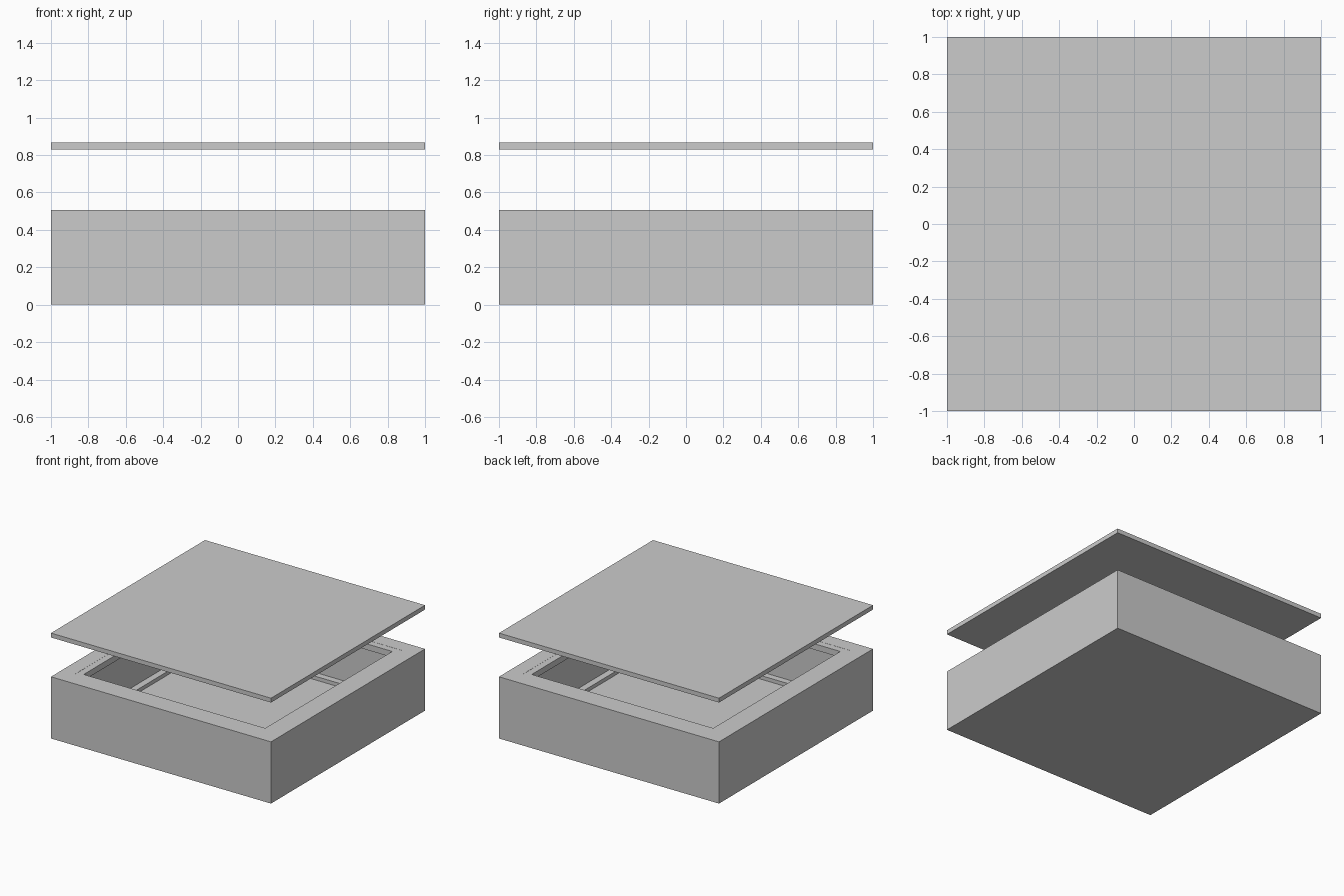
import bpy, bmesh

if "Cube" in bpy.data.objects:
    bpy.data.objects.remove(bpy.data.objects["Cube"])

OUTER, CAVITY, OPENING = 1.0, 0.88, 0.825
FLOOR_Z, RIM_Z = 0.085, 0.507


def square_loft(name, profile, cap_ends=False):
    """Sweep a (half_width, z) profile around a square; close it or cap both ends."""
    bm = bmesh.new()
    rings = [[bm.verts.new((sx * r, sy * r, z))
              for sx, sy in ((-1, -1), (1, -1), (1, 1), (-1, 1))]
             for r, z in profile]
    pairs = list(zip(rings, rings[1:]))
    if cap_ends:
        bm.faces.new(rings[0])
        bm.faces.new(rings[-1])
    else:
        pairs.append((rings[-1], rings[0]))
    for a, b in pairs:
        for i in range(4):
            j = (i + 1) % 4
            bm.faces.new((a[i], a[j], b[j], b[i]))
    bmesh.ops.recalc_face_normals(bm, faces=bm.faces)
    mesh = bpy.data.meshes.new(name)
    bm.to_mesh(mesh)
    bm.free()
    obj = bpy.data.objects.new(name, mesh)
    bpy.context.collection.objects.link(obj)
    return obj


def frame(name, z0, z1):
    return square_loft(name, [(CAVITY, z0), (CAVITY, z1), (OPENING, z1), (OPENING, z0)])


# Thick-walled open case: outside, rim, inside, floor
square_loft("case", [(OUTER, 0), (OUTER, RIM_Z), (CAVITY, RIM_Z), (CAVITY, FLOOR_Z)],
            cap_ends=True)

# Inner lips around the opening and around the floor
frame("upper_lip", RIM_Z - 0.05, RIM_Z - 0.001)
frame("lower_lip", FLOOR_Z, FLOOR_Z + 0.03)

# Thin lid lifted above the case
square_loft("lid", [(OUTER, 0.83), (OUTER, 0.866)], cap_ends=True)
